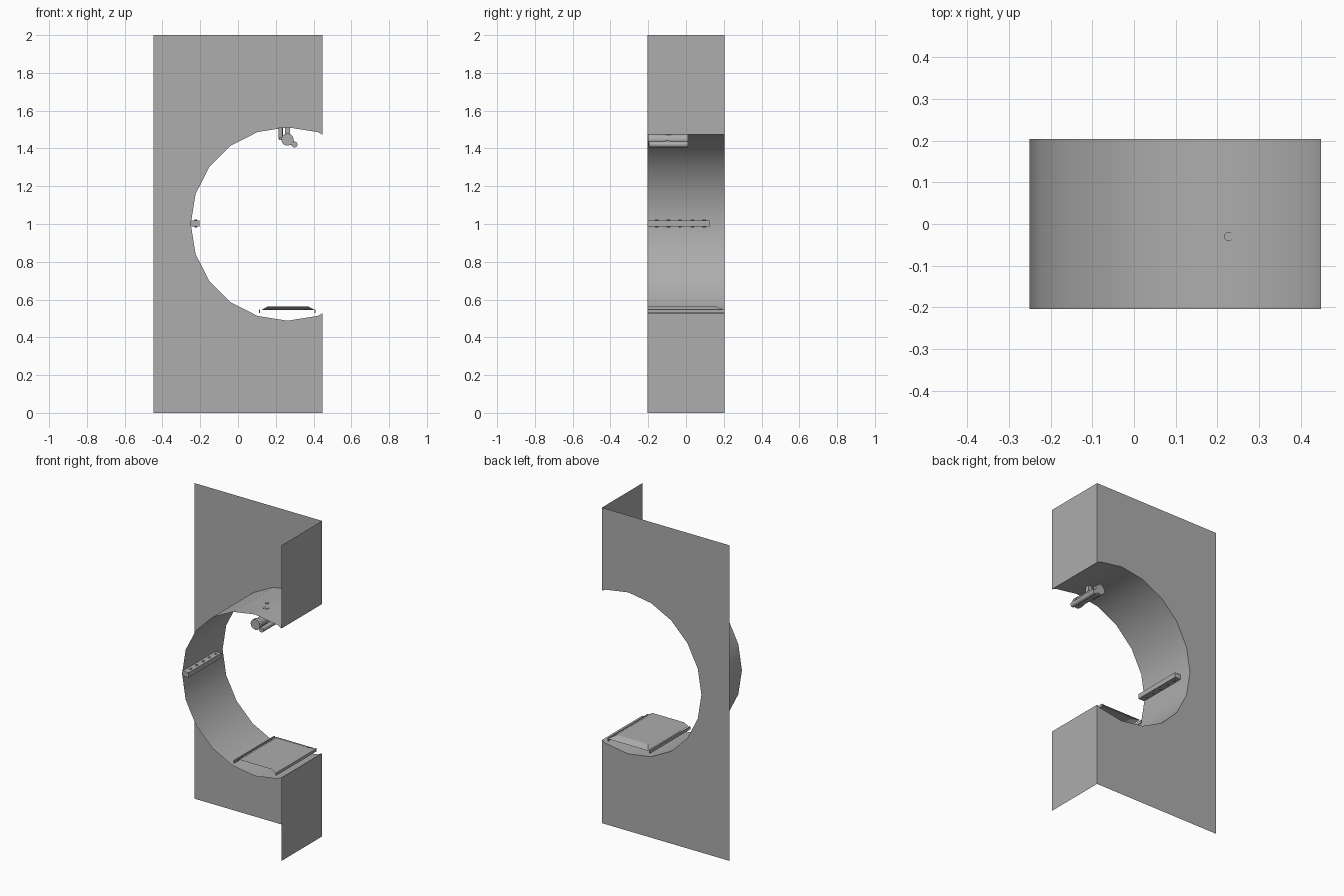
import bpy, bmesh, math
from mathutils import Vector

cube = bpy.data.objects.get("Cube")
if cube:
    bpy.data.objects.remove(cube, do_unlink=True)

GREY = (0.418, 0.418, 0.418, 1)
grey = bpy.data.materials.new("mid grey")
grey.use_nodes = True
grey.diffuse_color = GREY
grey.node_tree.nodes["Principled BSDF"].inputs["Base Color"].default_value = GREY

W, D, H = 0.4475, 0.203, 2.0      # half width, half depth, height
CX, CZ, R, SIDES = 0.262, 1.0, 0.512, 20


def finish(name, bm, smooth=False):
    mesh = bpy.data.meshes.new(name)
    bm.to_mesh(mesh)
    bm.free()
    mesh.materials.append(grey)
    obj = bpy.data.objects.new(name, mesh)
    bpy.context.collection.objects.link(obj)
    if smooth:
        bpy.ops.object.select_all(action='DESELECT')
        obj.select_set(True)
        bpy.context.view_layer.objects.active = obj
        bpy.ops.object.shade_smooth_by_angle(angle=math.radians(35))
    return obj


def sheet(name, polygons, smooth=False):
    bm = bmesh.new()
    for pts in polygons:
        bm.faces.new([bm.verts.new(p) for p in pts])
    bmesh.ops.remove_doubles(bm, verts=bm.verts, dist=1e-5)
    return finish(name, bm, smooth)


def box(name, lo, hi):
    lo, hi = Vector(lo), Vector(hi)
    bm = bmesh.new()
    bmesh.ops.create_cube(bm, size=1)
    bmesh.ops.scale(bm, vec=hi - lo, verts=bm.verts)
    bmesh.ops.translate(bm, vec=(lo + hi) / 2, verts=bm.verts)
    return finish(name, bm)


def rod(name, a, b, radius, sides=12):
    a, b = Vector(a), Vector(b)
    bm = bmesh.new()
    bmesh.ops.create_cone(bm, cap_ends=True, segments=sides, radius1=radius,
                          radius2=radius, depth=(b - a).length)
    bmesh.ops.rotate(bm, matrix=(b - a).to_track_quat('Z', 'Y').to_matrix(), verts=bm.verts)
    bmesh.ops.translate(bm, vec=(a + b) / 2, verts=bm.verts)
    return finish(name, bm, True)


# Arc of the round opening, from the upper cut edge round to the lower one
step = 2 * math.pi / SIDES
arc = [(CX + R * math.cos(i * step), CZ + R * math.sin(i * step))
       for i in range(4, SIDES - 3)]
x1, z1 = CX + R * math.cos(3 * step), CZ + R * math.sin(3 * step)
t = (W - arc[0][0]) / (x1 - arc[0][0])
cut_z = arc[0][1] + t * (z1 - arc[0][1])
arc = [(W, cut_z)] + arc + [(W, 2 * CZ - cut_z)]

# Thin walls
outline = [(W, H)] + arc + [(W, 0), (-W, 0), (-W, H)]
sheet("back_wall", [[(x, D, z) for x, z in outline]])
sheet("side_walls", [[(W, -D, lo), (W, D, lo), (W, D, hi), (W, -D, hi)]
                     for lo, hi in ((0, 2 * CZ - cut_z), (cut_z, H))])

# Curved lining of the opening
sheet("round_lining", [[(a[0], -D, a[1]), (b[0], -D, b[1]), (b[0], D, b[1]), (a[0], D, a[1])]
                       for a, b in zip(arc, arc[1:])], True)

# Wall strip with small studs
box("wall_strip", (-0.246, -D, 0.987), (-0.204, 0.125, 1.018))
for i in range(5):
    y = -0.155 + i * 0.0625
    rod("strip_stud", (-0.224, y, 0.981), (-0.224, y, 1.023), 0.007, 8)

# Floor plate: shell open at the front and below, sloped at the sides and back
low = [(x, y, 0.545) for x, y in ((0.405, -D), (0.405, D), (0.125, D), (0.125, -D))]
top = [(x, y, 0.562) for x, y in ((0.375, -D), (0.375, 0.16), (0.155, 0.16), (0.155, -D))]
sheet("floor_plate", [top] + [[low[i], low[i + 1], top[i + 1], top[i]] for i in range(3)])
for x in (0.114, 0.407):
    box("floor_rail", (x - 0.003, -D, 0.53), (x + 0.003, D, 0.548))

# Ceiling lamp: hangers, main tube with collars, small side tube
rod("bracket_hanger", (0.226, -0.03, 1.45), (0.226, -0.03, 1.511), 0.011)
box("bracket_stem", (0.25, -0.105, 1.45), (0.275, -0.08, 1.513))
box("bracket_link", (0.217, -0.1, 1.445), (0.26, -0.02, 1.458))
rod("lamp_tube", (0.262, -0.19, 1.447), (0.262, 0.0, 1.447), 0.028)
for y in (-0.195, -0.01):
    rod("lamp_collar", (0.262, y - 0.006, 1.447), (0.262, y + 0.02, 1.447), 0.033)
rod("side_tube", (0.299, -0.195, 1.421), (0.299, 0.01, 1.421), 0.016)
rod("tube_link", (0.262, -0.1, 1.447), (0.299, -0.1, 1.421), 0.013, 8)
